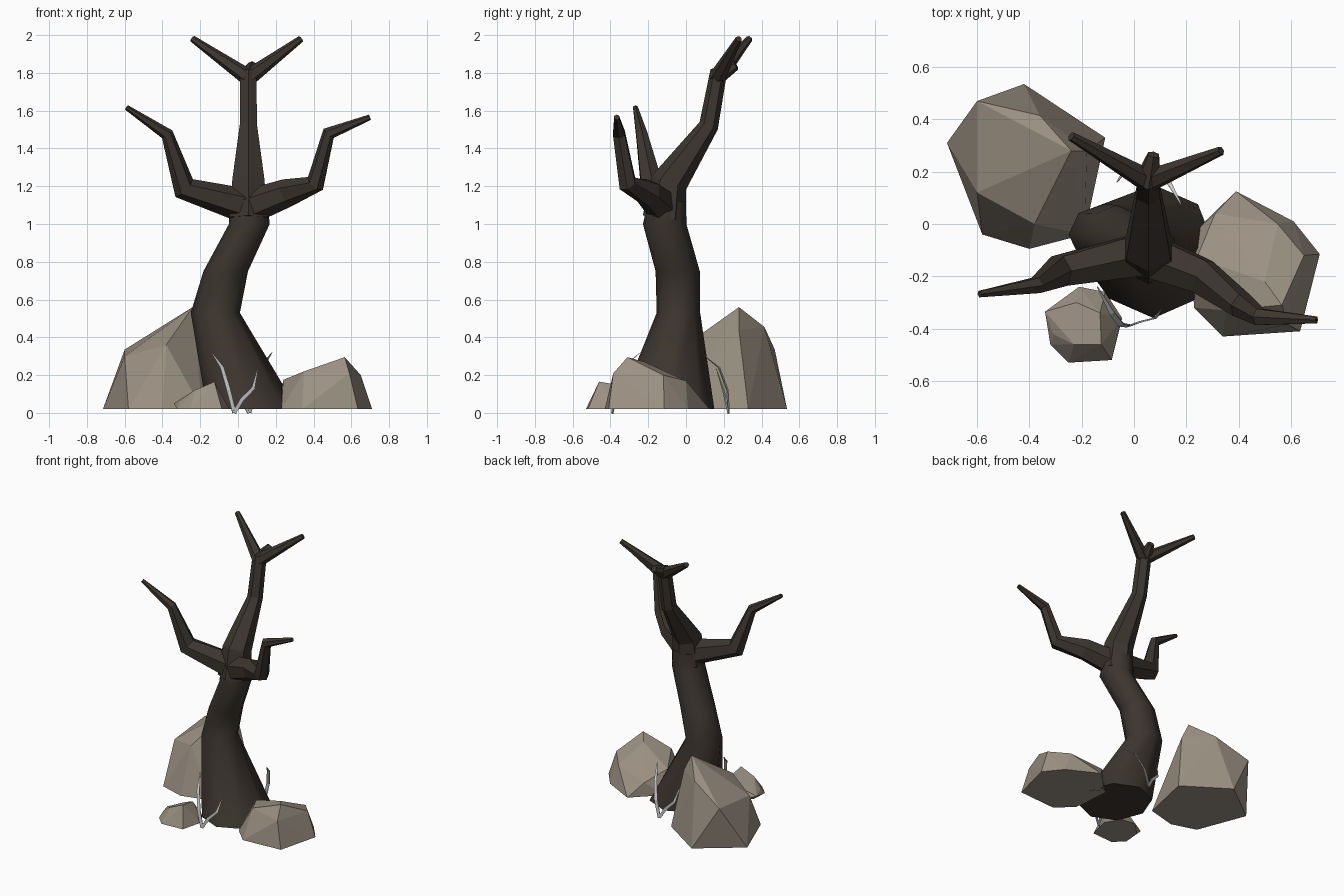
import bpy, bmesh, math
from mathutils import Vector


def material(name, rgb):
    m = bpy.data.materials.new(name)
    m.diffuse_color = (*rgb, 1)
    return m


BARK = material("dark_bark", (0.046, 0.036, 0.028))
STONE = material("warm_grey_stone", (0.33, 0.28, 0.225))
GRASS = material("pale_grass", (0.55, 0.55, 0.56))


def finish(name, bm, mat):
    bmesh.ops.recalc_face_normals(bm, faces=bm.faces)
    me = bpy.data.meshes.new(name)
    bm.to_mesh(me)
    bm.free()
    me.materials.append(mat)
    ob = bpy.data.objects.new(name, me)
    bpy.context.collection.objects.link(ob)
    return ob


def loft(name, rings, mat):
    """Skin a list of equal-length point rings and cap both ends."""
    bm = bmesh.new()
    vs = [[bm.verts.new(p) for p in r] for r in rings]
    n = len(vs[0])
    for a, b in zip(vs, vs[1:]):
        for i in range(n):
            j = (i + 1) % n
            bm.faces.new((a[i], a[j], b[j], b[i]))
    bm.faces.new(vs[0][::-1])
    bm.faces.new(vs[-1])
    return finish(name, bm, mat)


def tube(name, nodes, ref, mat=BARK, sides=6, flat=1.0):
    """Sweep a tapering polygon along nodes (x, y, z, radius)."""
    pts = [Vector(n[:3]) for n in nodes]
    rings = []
    for i, p in enumerate(pts):
        t = Vector()
        if i > 0:
            t += (p - pts[i - 1]).normalized()
        if i < len(pts) - 1:
            t += (pts[i + 1] - p).normalized()
        t.normalize()
        u = Vector(ref)
        u = (u - t * u.dot(t)).normalized()
        v = t.cross(u)
        r = nodes[i][3]
        ring = []
        for k in range(sides):
            a = math.tau * (k + 0.5) / sides
            ring.append(p + u * r * math.cos(a) + v * r * flat * math.sin(a))
        rings.append(ring)
    return loft(name, rings, mat)


def rock(name, points):
    """Faceted boulder: convex hull of a few corner points."""
    bm = bmesh.new()
    for p in points:
        bm.verts.new(p)
    res = bmesh.ops.convex_hull(bm, input=bm.verts)
    junk = [g for g in res["geom_interior"] if isinstance(g, bmesh.types.BMVert)]
    bmesh.ops.delete(bm, geom=junk, context="VERTS")
    bmesh.ops.dissolve_limit(bm, angle_limit=math.radians(3), verts=bm.verts, edges=bm.edges)
    return finish(name, bm, STONE)


# trunk: leaning S-curve of horizontal ovals (cx, cy, z, rx, ry)
profile = [(0.075, -0.105, 0.02, 0.24, 0.255), (-0.12, -0.04, 0.53, 0.13, 0.115),
           (-0.065, -0.044, 0.75, 0.118, 0.117), (0.06, -0.113, 1.0, 0.108, 0.115),
           (0.055, -0.1, 1.12, 0.1, 0.1)]
rings = [[(cx + rx * math.cos(k * math.tau / 8), cy + ry * math.sin(k * math.tau / 8), z)
          for k in range(8)] for cx, cy, z, rx, ry in profile]
trunk = loft("trunk", rings, BARK)
for f in trunk.data.polygons:
    f.use_smooth = len(f.vertices) == 4

# main branches
tube("left_branch", [(0.06, -0.11, 1.09, 0.095), (-0.285, -0.18, 1.19, 0.066),
                     (-0.375, -0.235, 1.475, 0.034), (-0.59, -0.268, 1.617, 0.014)], (0, 1, 0))
tube("right_branch", [(0.03, -0.11, 1.08, 0.095), (0.26, -0.2, 1.165, 0.075),
                      (0.41, -0.31, 1.215, 0.052), (0.48, -0.355, 1.48, 0.036),
                      (0.698, -0.367, 1.565, 0.015)], (0, 1, 0))
tube("middle_branch", [(0.055, -0.115, 1.03, 0.115), (0.055, -0.09, 1.22, 0.098),
                       (0.055, 0.12, 1.52, 0.052), (0.055, 0.17, 1.79, 0.05),
                       (0.075, 0.265, 1.84, 0.025)], (1, 0, 0))

# forked twigs at the top
for side, tip in (("left", (-0.24, 0.335, 1.98, 0.018)), ("right", (0.333, 0.28, 1.98, 0.018))):
    tube(side + "_top_twig", [(0.055, 0.165, 1.775, 0.045), tip], (0, 1, 0))

# boulders
rock("back_left_rock", [
    (-0.42, 0.535, 0.02), (-0.715, 0.31, 0.02), (-0.58, -0.04, 0.02), (-0.4, -0.095, 0.02),
    (-0.19, -0.04, 0.02), (-0.11, 0.33, 0.02), (-0.6, 0.47, 0.335), (-0.6, 0.12, 0.3),
    (-0.36, 0.415, 0.455), (-0.24, 0.28, 0.56), (-0.38, 0.0, 0.36), (-0.18, 0.28, 0.44)])
rock("right_rock", [
    (0.39, 0.125, 0.02), (0.61, 0.01, 0.02), (0.71, -0.115, 0.02), (0.635, -0.41, 0.02),
    (0.34, -0.43, 0.02), (0.23, -0.32, 0.02), (0.21, -0.05, 0.02), (0.31, 0.04, 0.12),
    (0.565, -0.31, 0.295), (0.24, -0.13, 0.175), (0.65, -0.12, 0.2), (0.59, -0.385, 0.21),
    (0.35, -0.33, 0.22), (0.5, -0.22, 0.27), (0.55, 0.0, 0.17)])
rock("front_rock", [
    (-0.21, -0.24, 0.02), (-0.34, -0.335, 0.05), (-0.32, -0.46, 0.02), (-0.25, -0.53, 0.02),
    (-0.085, -0.52, 0.02), (-0.045, -0.36, 0.02), (-0.11, -0.26, 0.02), (-0.31, -0.34, 0.02),
    (-0.125, -0.46, 0.165), (-0.23, -0.46, 0.12), (-0.13, -0.34, 0.145), (-0.22, -0.3, 0.1),
    (-0.31, -0.42, 0.06)])

# two grass tufts: the back one is the front one turned half a circle
blades = {"tall": [(-0.02, -0.39, 0.0, 0.014), (-0.05, -0.385, 0.12, 0.016),
                   (-0.085, -0.34, 0.24, 0.014), (-0.14, -0.24, 0.32, 0.003)],
          "short": [(-0.02, -0.39, 0.0, 0.014), (0.02, -0.375, 0.07, 0.015),
                    (0.08, -0.36, 0.13, 0.013), (0.105, -0.325, 0.235, 0.003)]}
for label, nodes in blades.items():
    tube("front_grass_" + label, nodes, (1, 0.3, 0), GRASS, 4, 0.3)
    turned = [(0.04 - x, -0.165 - y, z, r) for x, y, z, r in nodes]
    tube("back_grass_" + label, turned, (1, 0.3, 0), GRASS, 4, 0.3)
